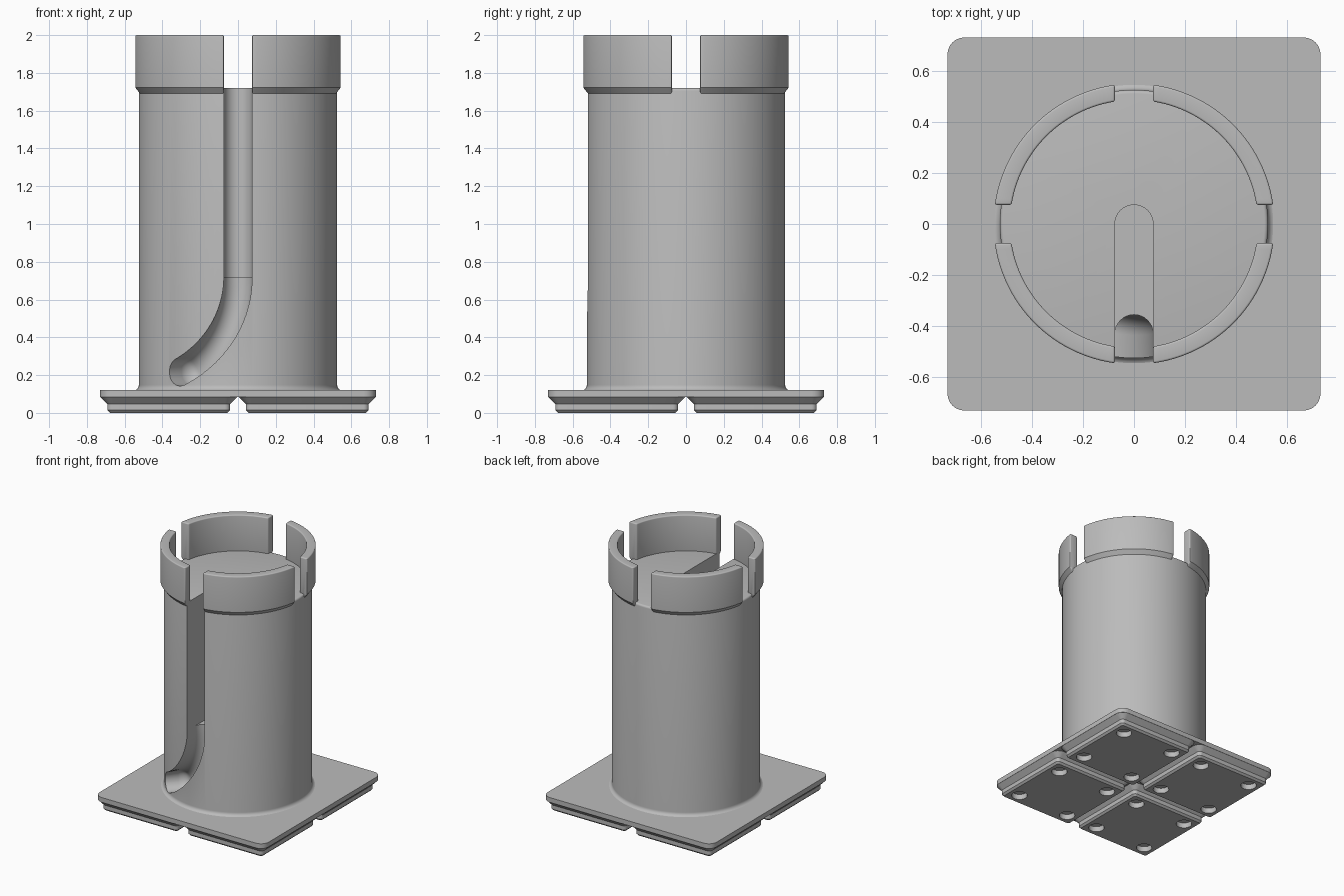
import bpy, bmesh
from math import sin, cos, pi, asin, radians, sqrt

cube = bpy.data.objects.get("Cube")
if cube:
    bpy.data.objects.remove(cube)

grey = bpy.data.materials.new("plain_grey")
grey.use_nodes = True
GREY = (0.5, 0.5, 0.5, 1)
grey.diffuse_color = GREY
grey.node_tree.nodes["Principled BSDF"].inputs["Base Color"].default_value = GREY

R = 0.525        # tower radius
W = 0.075        # half width of slots
DECK = 1.72      # tower top
PITCH = 0.367    # foot spacing from the centre


def loft(bm, rings):
    """Skin a list of closed rings and cap both ends."""
    rows = [[bm.verts.new(p) for p in ring] for ring in rings]
    n = len(rows[0])
    for a, b in zip(rows, rows[1:]):
        for i in range(n):
            j = (i + 1) % n
            bm.faces.new((a[i], a[j], b[j], b[i]))
    bm.faces.new(rows[0][::-1])
    bm.faces.new(rows[-1])


def finish(bm, name):
    bmesh.ops.recalc_face_normals(bm, faces=bm.faces)
    mesh = bpy.data.meshes.new(name)
    bm.to_mesh(mesh)
    bm.free()
    mesh.materials.append(grey)
    ob = bpy.data.objects.new(name, mesh)
    bpy.context.collection.objects.link(ob)
    return ob


def select(ob):
    bpy.ops.object.select_all(action='DESELECT')
    ob.select_set(True)
    bpy.context.view_layer.objects.active = ob


def smooth(ob, angle=30):
    select(ob)
    bpy.ops.object.shade_smooth_by_angle(angle=radians(angle))


def cut(ob, cutter):
    mod = ob.modifiers.new("cut", 'BOOLEAN')
    mod.operation, mod.solver, mod.object = 'DIFFERENCE', 'EXACT', cutter
    select(ob)
    bpy.ops.object.modifier_apply(modifier=mod.name)
    bpy.data.objects.remove(cutter)


def circle(r, z, n=128, x=0, y=0):
    return [(x + r * cos(2 * pi * i / n), y + r * sin(2 * pi * i / n), z) for i in range(n)]


def rounded_square(half, corner, z, x=0, y=0, n=6):
    ring = []
    for q, (sx, sy) in enumerate(((1, 1), (-1, 1), (-1, -1), (1, -1))):
        for i in range(n + 1):
            a = (q + i / n) * pi / 2
            ring.append((x + sx * (half - corner) + corner * cos(a),
                         y + sy * (half - corner) + corner * sin(a), z))
    return ring


corners = [(sx, sy) for sx in (-1, 1) for sy in (-1, 1)]

# Base plate
bm = bmesh.new()
loft(bm, [rounded_square(0.73, 0.066, z) for z in (0.083, 0.12)])
smooth(finish(bm, "base_plate"))

# Four stepped feet with round holes in their undersides
feet, holes = bmesh.new(), bmesh.new()
steps = ((0.311, 0.014, 0), (0.325, 0.028, 0.014), (0.325, 0.028, 0.046), (0.363, 0.066, 0.084))
for sx, sy in corners:
    cx, cy = sx * PITCH, sy * PITCH
    loft(feet, [rounded_square(h, c, z, cx, cy) for h, c, z in steps])
    for hx, hy in corners:
        loft(holes, [circle(0.057, z, 32, cx + hx * 0.227, cy + hy * 0.227) for z in (-0.05, 0.042)])
feet_ob = finish(feet, "feet")
cut(feet_ob, finish(holes, "hole_cutter"))
smooth(feet_ob)

# Tower with a flared foot and a softened top edge
bm = bmesh.new()
profile = [(R + 0.03 * (1 - sin(a)), 0.148 - 0.03 * cos(a)) for a in (i * pi / 12 for i in range(7))]
profile += [(R - 0.015 * (1 - cos(a)), DECK - 0.015 * (1 - sin(a))) for a in (i * pi / 8 for i in range(5))]
loft(bm, [circle(r, z) for r, z in profile])
tower = finish(bm, "tower")

# Deep upright slot, open to the front
bm = bmesh.new()
outline = [(-W, -0.7), (W, -0.7)] + [(W * cos(i * pi / 20), W * sin(i * pi / 20)) for i in range(21)]
loft(bm, [[(x, y, z) for x, y in outline] for z in (0.72, 2.1)])
cut(tower, finish(bm, "slot_cutter"))

# Round-bottomed groove that bends away to the side
BEND, TURN = 0.55, radians(66)


def groove_ring(s, z, turn, scale):
    a = s / R
    section = [(-1, 0.62)] + [(-cos(k), 0.43 - W * scale * sin(k))
                              for k in (i * pi / 16 for i in range(17))] + [(1, 0.62)]
    ring = []
    for w, r in section:
        w *= W * scale
        t = w * cos(turn)
        ring.append((r * sin(a) + t * cos(a), -r * cos(a) + t * sin(a), z - w * sin(turn)))
    return ring


bm = bmesh.new()
rings = [groove_ring(0, 0.76, 0, 1)]
for i in range(25):
    t = TURN * i / 24
    rings.append(groove_ring(-BEND * (1 - cos(t)), 0.72 - BEND * sin(t), t, 1))
end_s, end_z = -BEND * (1 - cos(TURN)), 0.72 - BEND * sin(TURN)
for i in range(1, 9):                         # rounded tip
    k = sin(i / 8 * pi / 2 * 0.97)
    rings.append(groove_ring(end_s - W * k * sin(TURN), end_z - W * k * cos(TURN), TURN, sqrt(1 - k * k)))
loft(bm, rings)
cut(tower, finish(bm, "groove_cutter"))
smooth(tower)

# Four curved rim tabs with parallel-sided gaps between them
bm = bmesh.new()
tab_profile = [(0.485, 1.70), (R - 0.005, 1.69), (R, 1.69), (0.55, 1.722), (0.55, 2.0), (0.485, 2.0)]
for q in range(4):
    rings = []
    for i in range(29):
        ring = []
        for r, z in tab_profile:
            gap = asin(W / r)
            a = q * pi / 2 + gap + (pi / 2 - 2 * gap) * i / 28
            ring.append((r * cos(a), r * sin(a), z))
        rings.append(ring)
    loft(bm, rings)
tabs = finish(bm, "rim_tabs")
bevel = tabs.modifiers.new("round_edges", 'BEVEL')
bevel.width, bevel.segments = 0.016, 4
bevel.limit_method, bevel.angle_limit = 'ANGLE', radians(70)
select(tabs)
bpy.ops.object.modifier_apply(modifier=bevel.name)
smooth(tabs)
